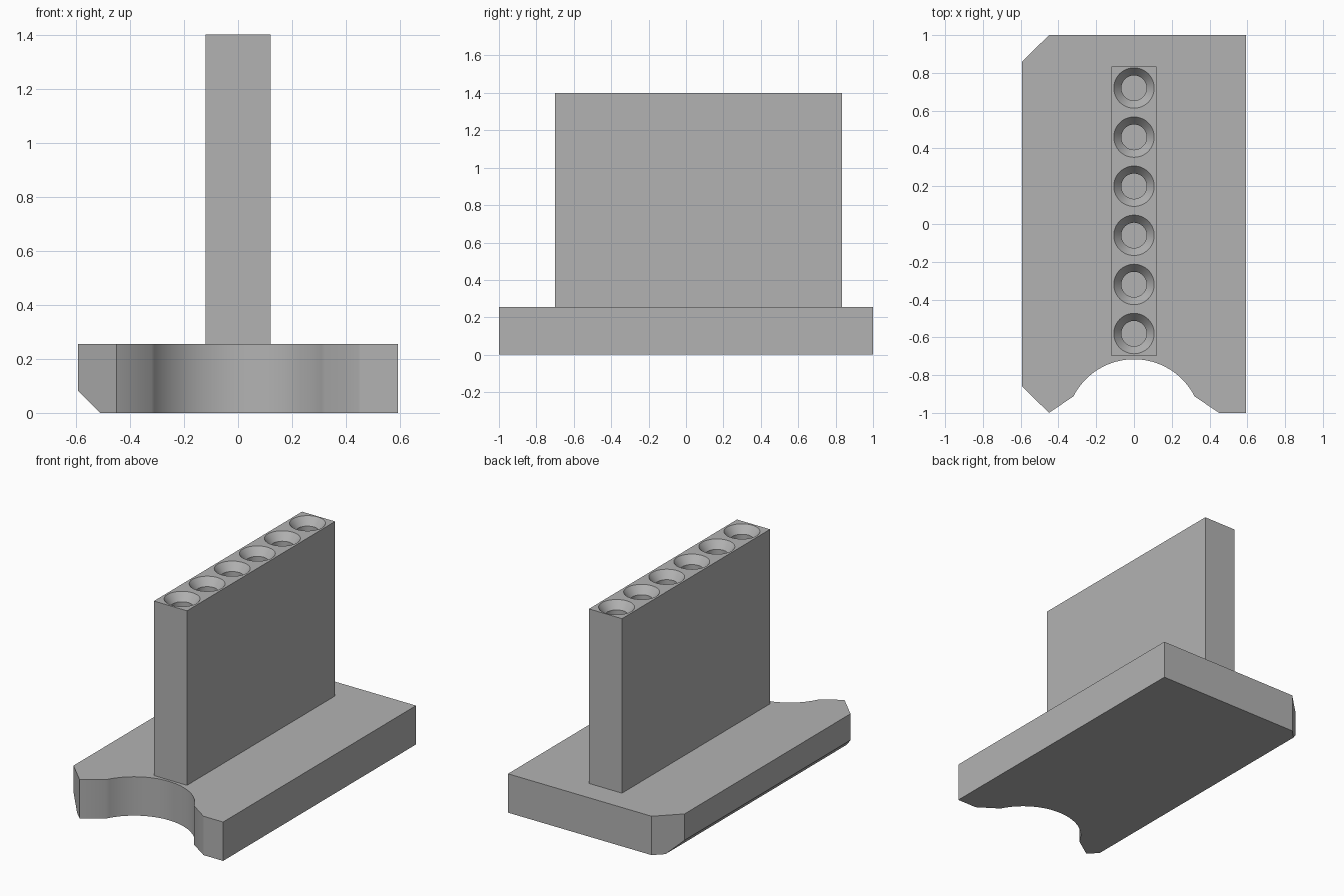
import bpy, bmesh, math
from mathutils import Vector

cube = bpy.data.objects.get("Cube")
if cube:
    bpy.data.objects.remove(cube, do_unlink=True)

BASE_TOP, TOP = 0.255, 1.4

grey = bpy.data.materials.new("plain grey")
grey.use_nodes = True
colour = (0.45, 0.45, 0.45, 1)
grey.diffuse_color = colour
grey.node_tree.nodes["Principled BSDF"].inputs["Base Color"].default_value = colour


def make_object(name, bm):
    bmesh.ops.recalc_face_normals(bm, faces=bm.faces)
    mesh = bpy.data.meshes.new(name)
    bm.to_mesh(mesh)
    bm.free()
    mesh.materials.append(grey)
    obj = bpy.data.objects.new(name, mesh)
    bpy.context.collection.objects.link(obj)
    return obj


def prism(outline, z0, z1):
    bm = bmesh.new()
    face = bm.faces.new([bm.verts.new((x, y, z0)) for x, y in outline])
    new = bmesh.ops.extrude_face_region(bm, geom=[face])["geom"]
    verts = [v for v in new if isinstance(v, bmesh.types.BMVert)]
    bmesh.ops.translate(bm, verts=verts, vec=(0, 0, z1 - z0))
    return bm


def smooth(obj):
    bpy.ops.object.select_all(action="DESELECT")
    obj.select_set(True)
    bpy.context.view_layer.objects.active = obj
    bpy.ops.object.shade_smooth_by_angle(angle=math.radians(30))


# Base plate outline: cut corners on one side, flared round notch in front
radius, centre_y, end = 0.36, -1.076, math.radians(27)
steps = 32
arc = []
for i in range(steps + 1):
    a = math.pi - end - (math.pi - 2 * end) * i / steps
    arc.append((radius * math.cos(a), centre_y + radius * math.sin(a)))
outline = [(-0.592, 0.86), (-0.592, -0.86), (-0.45, -1), *arc,
           (0.45, -1), (0.592, -1), (0.592, 1), (-0.45, 1)]
bm = prism(outline, 0, BASE_TOP)

# Chamfer along the lower edge of the cut-corner side
cut = bmesh.ops.bisect_plane(
    bm, geom=bm.verts[:] + bm.edges[:] + bm.faces[:], dist=1e-5,
    plane_co=Vector((-0.51, 0, 0)), plane_no=Vector((-1, 0, -1)),
    clear_outer=True)["geom_cut"]
bmesh.ops.holes_fill(bm, edges=[e for e in cut if isinstance(e, bmesh.types.BMEdge)])
smooth(make_object("base_plate", bm))

# Upright wall
wall = make_object("upright_wall", prism(
    [(-0.12, -0.7), (0.12, -0.7), (0.12, 0.835), (-0.12, 0.835)], BASE_TOP, TOP))

# Row of countersunk blind holes: one lathe profile, repeated
SEGMENTS, SINK, LIP = 48, 0.05, 0.01
slope = (0.107 - 0.067) / SINK
profile = [(0.067, 0.4), (0.067, TOP - SINK), (0.107 + slope * LIP, TOP + LIP)]
bm = bmesh.new()
for n in range(6):
    y = -0.58 + 0.26 * n
    rings = [[bm.verts.new((r * math.cos(math.tau * k / SEGMENTS),
                            y + r * math.sin(math.tau * k / SEGMENTS), z))
              for k in range(SEGMENTS)] for r, z in profile]
    for low, high in zip(rings, rings[1:]):
        for k in range(SEGMENTS):
            j = (k + 1) % SEGMENTS
            bm.faces.new((low[k], low[j], high[j], high[k]))
    bm.faces.new(rings[0])
    bm.faces.new(rings[-1])
cutter = make_object("hole_cutter", bm)
cutter.hide_render = True

boolean = wall.modifiers.new("holes", "BOOLEAN")
boolean.operation = "DIFFERENCE"
boolean.solver = "EXACT"
boolean.object = cutter
bpy.ops.object.select_all(action="DESELECT")
wall.select_set(True)
bpy.context.view_layer.objects.active = wall
bpy.ops.object.modifier_apply(modifier=boolean.name)
bpy.data.objects.remove(cutter, do_unlink=True)
smooth(wall)
